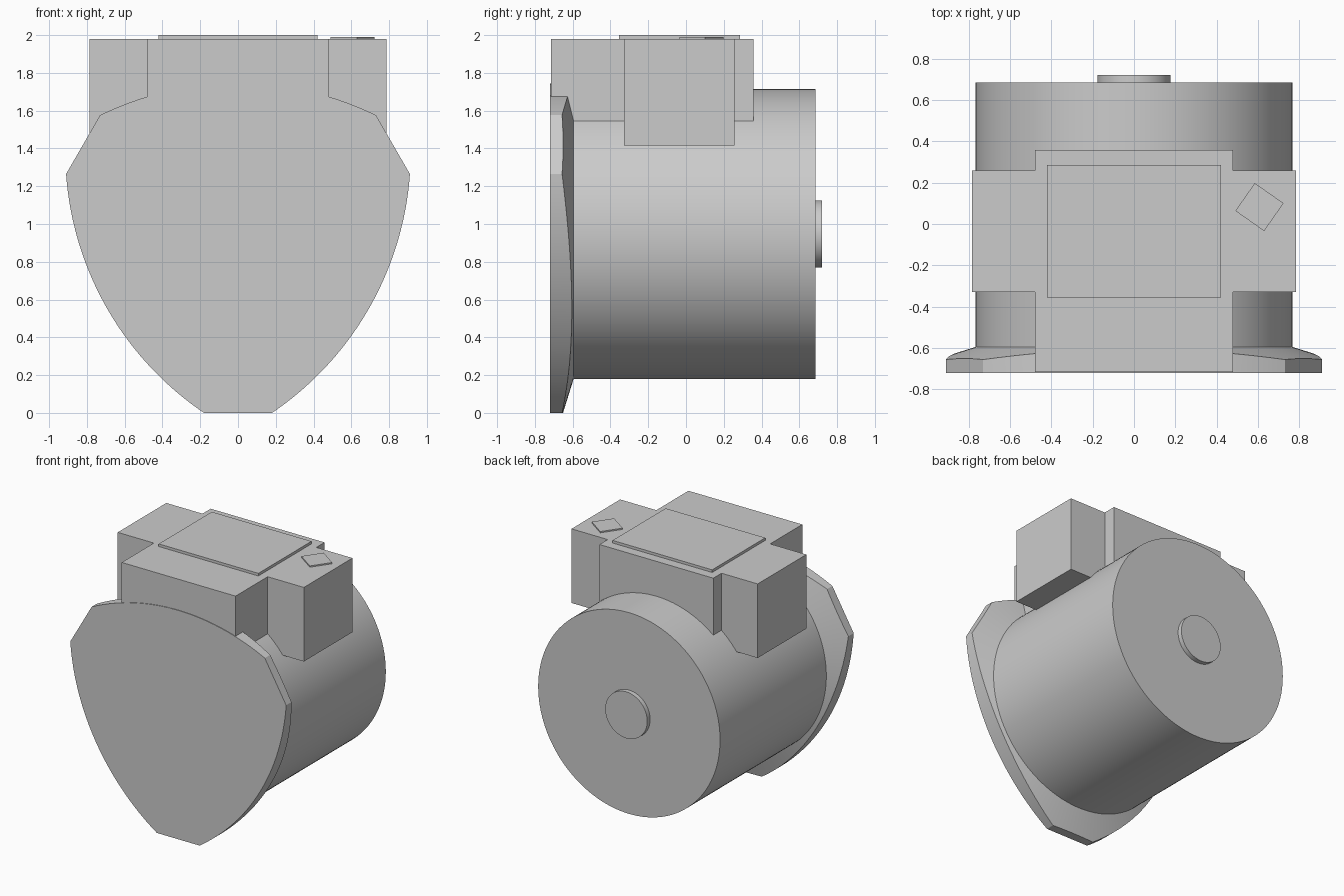
import bpy, bmesh, math
from mathutils import Matrix, Vector

if "Cube" in bpy.data.objects:
    bpy.data.objects.remove(bpy.data.objects["Cube"])

AXIS_Z = 0.947      # height of the drum axis
DRUM_R = 0.767
FRONT_Y = -0.72
TOP_Z = 1.98

grey = bpy.data.materials.new("plain_grey")
grey.use_nodes = True
grey.diffuse_color = (0.6, 0.6, 0.6, 1)
grey.node_tree.nodes["Principled BSDF"].inputs["Base Color"].default_value = grey.diffuse_color


def add_object(name, bm, smooth=False):
    bmesh.ops.recalc_face_normals(bm, faces=bm.faces)
    mesh = bpy.data.meshes.new(name)
    bm.to_mesh(mesh)
    bm.free()
    obj = bpy.data.objects.new(name, mesh)
    bpy.context.collection.objects.link(obj)
    mesh.materials.append(grey)
    if smooth:
        bpy.ops.object.select_all(action="DESELECT")
        obj.select_set(True)
        bpy.context.view_layer.objects.active = obj
        bpy.ops.object.shade_smooth_by_angle(angle=math.radians(15))
    return obj


def box(name, low, high, turn=0):
    low, high = Vector(low), Vector(high)
    bm = bmesh.new()
    matrix = (Matrix.Translation((low + high) / 2) @ Matrix.Rotation(turn, 4, "Z")
              @ Matrix.Diagonal((high - low).to_4d()))
    bmesh.ops.create_cube(bm, size=1, matrix=matrix)
    return add_object(name, bm)


def disc(name, radius, y0, y1, segments):
    bm = bmesh.new()
    matrix = Matrix.Translation((0, (y0 + y1) / 2, AXIS_Z)) @ Matrix.Rotation(math.pi / 2, 4, "X")
    bmesh.ops.create_cone(bm, cap_ends=True, segments=segments, radius1=radius,
                          radius2=radius, depth=y1 - y0, matrix=matrix)
    return add_object(name, bm, True)


def flange_outline():
    """Three bowed sides with cut corners, around the drum axis."""
    bow, half = 1.67, 0.4525
    points = []
    for side in range(3):
        rot = Matrix.Rotation(side * math.tau / 3, 2)
        arc = [rot @ Vector((bow * math.sin(a), bow * math.cos(a) - 0.8725))
               for a in (half - 2 * half * i / 40 for i in range(41))]
        following = Matrix.Rotation(math.tau / 3, 2) @ arc[0]
        points += arc + [arc[-1].lerp(following, i / 8) for i in range(1, 8)]
    return points


# Front flange: flat face, straight rim, and a conical back down to the drum
bm = bmesh.new()
rings = [[], [], []]
for p in flange_outline():
    r = p.length
    inner = p * (DRUM_R / r)
    back = -0.595 - 0.31 * (r - DRUM_R)
    for ring, q, y in zip(rings, (p, p, inner), (FRONT_Y, back, -0.595)):
        ring.append(bm.verts.new((q.x, y, q.y + AXIS_Z)))
count = len(rings[0])
for a, b in zip(rings, rings[1:]):
    for i in range(count):
        j = (i + 1) % count
        bm.faces.new((a[i], a[j], b[j], b[i]))
bm.faces.new(rings[0])
bm.faces.new(rings[-1])
add_object("front_flange", bm, True)

# Drum and its rear hub
disc("drum", DRUM_R, -0.6, 0.685, 128)
disc("rear_hub", 0.177, 0.68, 0.72, 64)

# Top housing with a box on each side
box("top_housing", (-0.48, -0.715, 1.5), (0.48, 0.357, TOP_Z))
for name, s in (("left", 1), ("right", -1)):
    x0, x1 = sorted((s * 0.45, s * 0.785))
    box(name + "_side_box", (x0, -0.328, 1.415), (x1, 0.258, TOP_Z))

# Cover plate and small turned tag
box("cover_plate", (-0.42, -0.355, TOP_Z - 0.01), (0.42, 0.285, 2.0))
box("turned_tag", (0.522, 0.0, TOP_Z - 0.01), (0.692, 0.164, 1.99), math.radians(-35))
